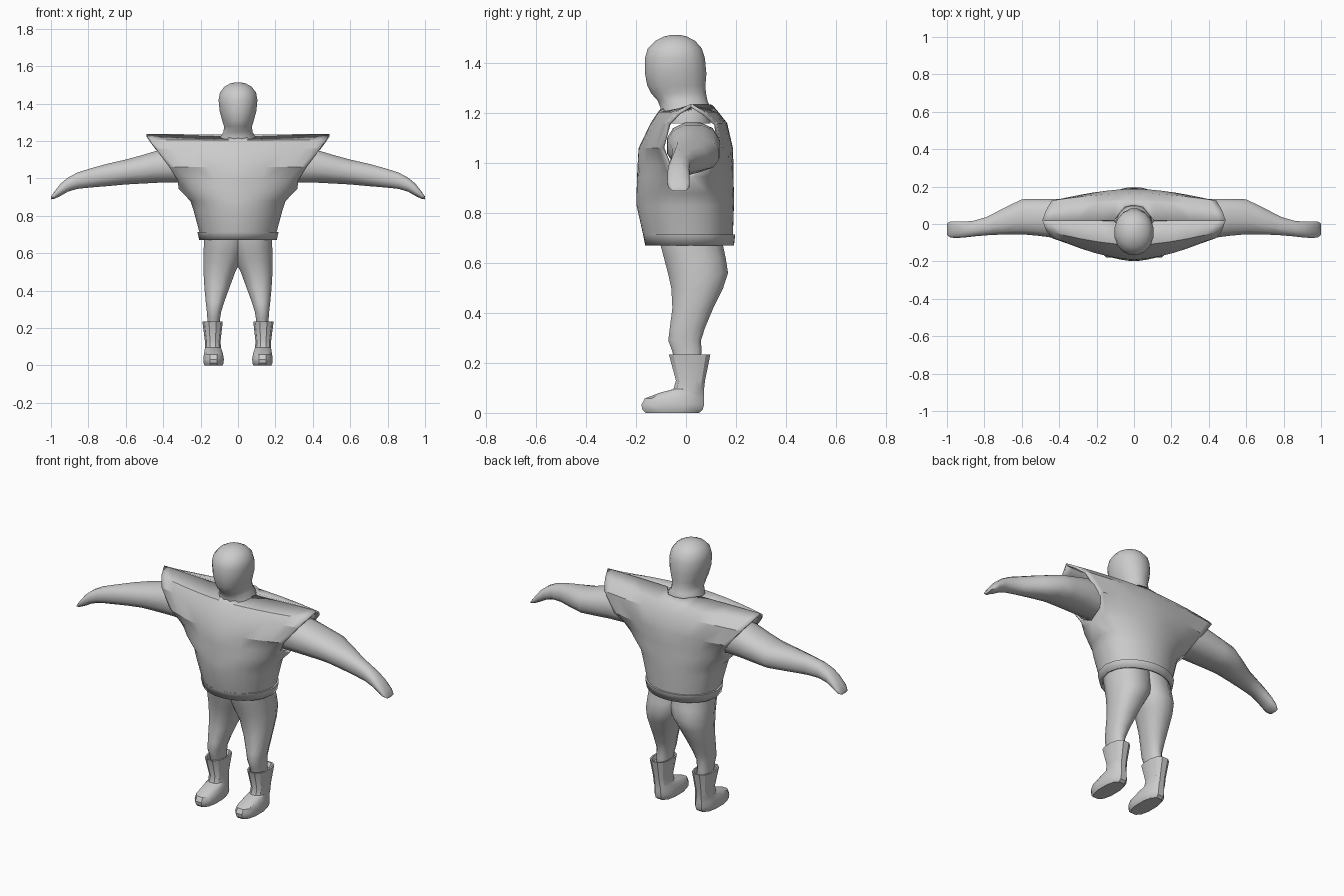
import bpy, bmesh, math

grey = bpy.data.materials.new("plain_grey")
grey.diffuse_color = (0.6, 0.6, 0.6, 1)


def finish(name, bm, angle=35):
    bmesh.ops.remove_doubles(bm, verts=bm.verts, dist=0.0005)
    bmesh.ops.recalc_face_normals(bm, faces=bm.faces)
    mesh = bpy.data.meshes.new(name)
    bm.to_mesh(mesh)
    bm.free()
    mesh.materials.append(grey)
    ob = bpy.data.objects.new(name, mesh)
    bpy.context.collection.objects.link(ob)
    bpy.ops.object.select_all(action='DESELECT')
    bpy.context.view_layer.objects.active = ob
    ob.select_set(True)
    bpy.ops.object.shade_smooth_by_angle(angle=math.radians(angle))
    return ob


def loft(name, rings, n, axis="z", power=2.3, side=1, angle=35):
    """Rings are (position, min u, max u, min v, max v); u, v are x, y or y, z."""
    bm = bmesh.new()
    loops = []
    for p, u0, u1, v0, v1 in rings:
        loop = []
        for i in range(n):
            a = 2 * math.pi * (i + 0.5) / n
            c, s = math.cos(a), math.sin(a)
            u = (u0 + u1) / 2 + (u1 - u0) / 2 * math.copysign(abs(c) ** (2 / power), c)
            v = (v0 + v1) / 2 + (v1 - v0) / 2 * math.copysign(abs(s) ** (2 / power), s)
            co = (u, v, p) if axis == "z" else (p, u, v)
            loop.append(bm.verts.new((co[0] * side, co[1], co[2])))
        loops.append(loop)
    for a, b in zip(loops, loops[1:]):
        for i in range(n):
            bm.faces.new((a[i], a[(i + 1) % n], b[(i + 1) % n], b[i]))
    bm.faces.new(loops[0])
    bm.faces.new(loops[-1])
    return finish(name, bm, angle)


# Head and neck
loft("head", [
    (1.16, -.10, .10, -.10, .10), (1.225, -.095, .095, -.105, .10),
    (1.25, -.078, .078, -.115, .088), (1.28, -.077, .077, -.142, .082),
    (1.31, -.086, .086, -.157, .080), (1.36, -.100, .100, -.167, .084),
    (1.42, -.106, .106, -.167, .078), (1.46, -.098, .098, -.155, .065),
    (1.49, -.075, .075, -.125, .038), (1.507, -.044, .044, -.09, .005),
    (1.514, -.015, .015, -.06, -.025)], 16, power=2.1, angle=50)

# Vest: rows of (height, half width, front middle, front edge, back edge, back middle)
rows = [
    (.67, .207, -.163, .02, .02, .192), (.715, .217, -.172, .02, .02, .197),
    (.715, .207, -.172, .02, .02, .188), (.83, .238, -.198, .02, .02, .192),
    (.88, .255, -.198, .02, .02, .192), (.945, .318, -.196, .02, .02, .19),
    (.99, .322, -.194, -.07, .10, .19), (1.06, .365, -.190, -.10, .14, .188),
    (1.16, .440, -.142, -.075, .125, .165), (1.205, .470, -.112, -.035, .075, .13),
    (1.238, .490, -.098, .02, .02, .105)]
steps = [0, .1, .22, .4, .6, .8, .92, 1]
bm = bmesh.new()
for sx in (1, -1):
    for back in (False, True):
        grid = []
        for k, (z, w, fm, fe, be, bk) in enumerate(rows):
            mid, edge = (bk, be) if back else (fm, fe)
            line = []
            for t in steps:
                fall = math.sqrt(1 - t * t) if z < .95 else 1 - t ** 1.7
                h = z
                if k == len(rows) - 1:          # neck opening and shoulder ridge
                    fall = math.sqrt(max(0, 1 - (t / .22) ** 2))
                    h = z - (.004 if back else .016) * (1 - t)
                line.append(bm.verts.new((sx * w * t, edge + (mid - edge) * fall, h)))
            grid.append(line)
        for a, b in zip(grid, grid[1:]):
            for i in range(len(steps) - 1):
                bm.faces.new((a[i], a[i + 1], b[i + 1], b[i]))
vest = finish("vest", bm, 28)
shell = vest.modifiers.new("cloth", 'SOLIDIFY')
shell.thickness = 0.014
shell.offset = -1

for side, tag in ((1, "left"), (-1, "right")):
    # Arm with mitten hand
    loft(tag + "_arm", [
        (.22, -.07, .12, .97, 1.15), (.33, -.08, .135, .975, 1.165),
        (.42, -.078, .138, .975, 1.155), (.52, -.065, .137, .97, 1.125),
        (.60, -.058, .135, .966, 1.103), (.70, -.058, .085, .957, 1.08),
        (.79, -.062, .038, .95, 1.055), (.86, -.068, .018, .943, 1.032),
        (.91, -.074, .014, .928, 1.005), (.95, -.076, .016, .905, .972),
        (.98, -.074, .016, .891, .932), (1.0, -.06, .004, .888, .903)],
        12, axis="x", side=side, angle=50)
    # Trouser leg
    loft(tag + "_leg", [
        (.20, .095, .165, -.045, .06), (.25, .095, .165, -.058, .064),
        (.29, .088, .168, -.073, .062), (.34, .072, .174, -.067, .078),
        (.42, .042, .182, -.057, .112), (.50, .012, .187, -.062, .152),
        (.56, -.02, .188, -.076, .172), (.62, -.04, .187, -.092, .163),
        (.68, -.05, .184, -.108, .150), (.76, -.05, .184, -.11, .145)],
        12, side=side, angle=50)
    # Boot with turned-in top and sole
    loft(tag + "_boot", [
        (.21, .092, .175, -.055, .08), (.234, .088, .183, -.064, .092),
        (.234, .080, .192, -.071, .100), (.13, .092, .178, -.042, .078),
        (.095, .090, .178, -.052, .074), (.08, .084, .180, -.110, .074),
        (.058, .078, .184, -.168, .075), (.033, .074, .187, -.182, .076),
        (.012, .076, .185, -.178, .07), (0, .082, .180, -.165, .055)],
        12, side=side, power=2.5, angle=32)
